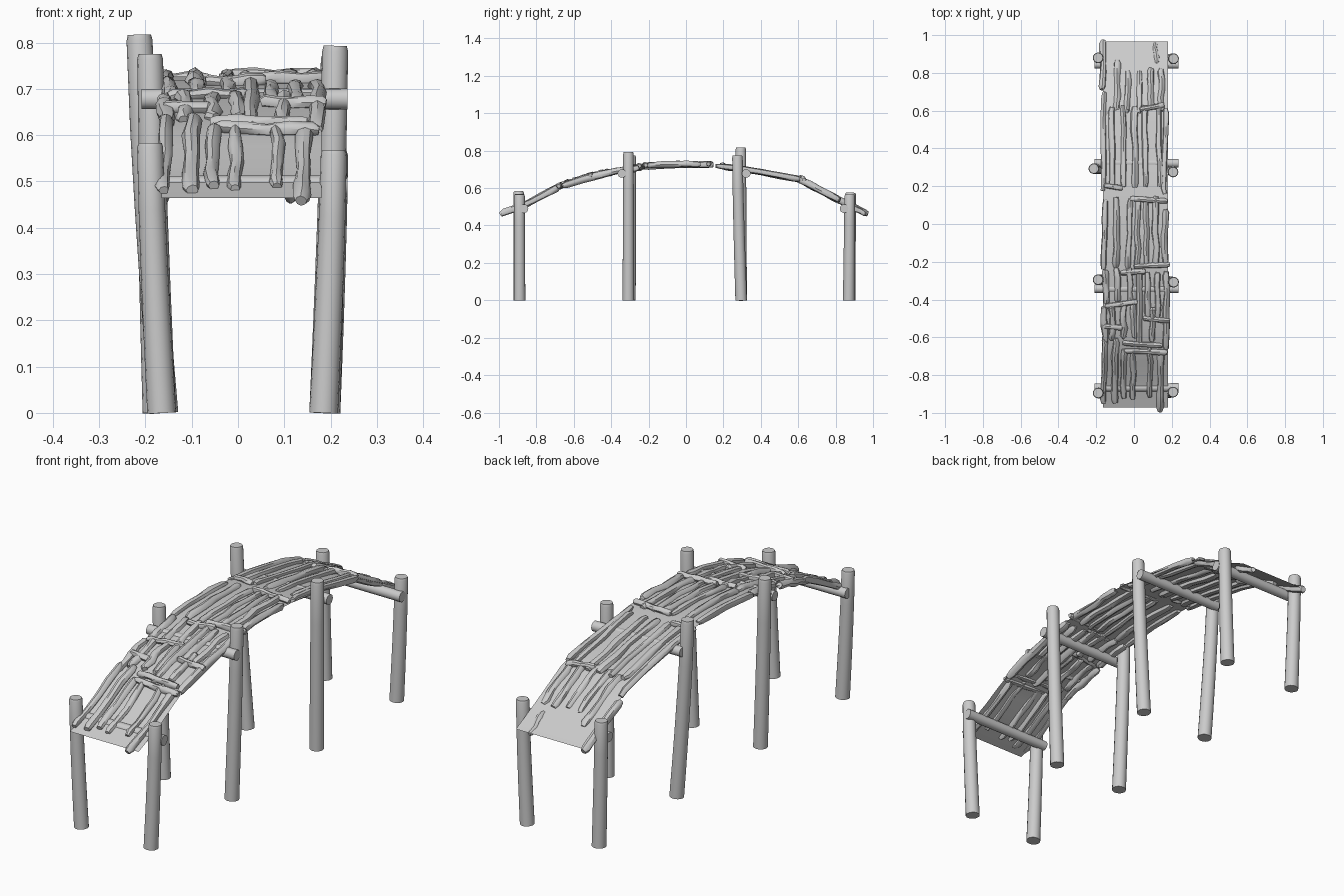
import bpy, bmesh, math, random
from mathutils import Vector

if "Cube" in bpy.data.objects:
    bpy.data.objects.remove(bpy.data.objects["Cube"])

random.seed(4)

# Side profile of the arch (y, z)
ARCH = [(-1.0, .453), (-.83, .52), (-.67, .61), (-.5, .665), (-.35, .695), (-.2, .717), (0, .727),
        (.15, .722), (.35, .694), (.62, .645), (.85, .524), (1.0, .453)]


def arch_z(y):
    for (a, za), (b, zb) in zip(ARCH, ARCH[1:]):
        if y <= b:
            return za + (zb - za) * (y - a) / (b - a)
    return ARCH[-1][1]


def add_tube(bm, pts, radii, sides=10, rough=0.0):
    """Capped tube through pts."""
    pts = [Vector(p) for p in pts]
    axis = (pts[-1] - pts[0]).normalized()
    ref = Vector((0, 0, 1)) if abs(axis.z) < .7 else Vector((0, 1, 0))
    rings = []
    for i, (p, r) in enumerate(zip(pts, radii)):
        t = (pts[min(i + 1, len(pts) - 1)] - pts[max(i - 1, 0)]).normalized()
        u = t.cross(ref).normalized()
        v = u.cross(t)
        ring = []
        for k in range(sides):
            a = 2 * math.pi * k / sides
            rr = r * (1 + random.uniform(-rough, rough))
            ring.append(bm.verts.new(p + u * rr * math.cos(a) + v * rr * math.sin(a)))
        rings.append(ring)
    for r0, r1 in zip(rings, rings[1:]):
        for k in range(sides):
            j = (k + 1) % sides
            bm.faces.new((r0[k], r0[j], r1[j], r1[k]))
    bm.faces.new(rings[0])
    bm.faces.new(rings[-1])


def finish(name, bm, angle=40):
    bmesh.ops.recalc_face_normals(bm, faces=bm.faces)
    me = bpy.data.meshes.new(name)
    bm.to_mesh(me)
    bm.free()
    me.shade_smooth()
    me.set_sharp_from_angle(angle=math.radians(angle))
    ob = bpy.data.objects.new(name, me)
    bpy.context.collection.objects.link(ob)
    return ob


# Posts: top x, top y, top z, base x, base y
POSTS = [(-.19, .88, .575, -.175, .875), (.21, .875, .565, .19, .87),
         (-.213, .293, .817, -.16, .295), (.207, .275, .775, .19, .295),
         (-.19, -.295, .775, -.165, -.30), (.21, -.308, .793, .185, -.308),
         (-.19, -.895, .583, -.165, -.89), (.207, -.89, .567, .185, -.89)]
for n, (tx, ty, tz, bx, by) in enumerate(POSTS):
    bm = bmesh.new()
    pts, radii = [], []
    for t in (0, .15, .35, .55, .75, .985, 1):
        s = 1 - (1 - t) ** 1.3
        pts.append((bx + (tx - bx) * s, by + (ty - by) * s, tz * t))
        radii.append(.031 - .003 * t)
    radii[-1] -= .003
    add_tube(bm, pts, radii, 16)
    finish(f"post_{n + 1}", bm)

# Round beams joining each pair of posts
for n, (y, z) in enumerate([(-.866, .49), (-.343, .678), (.322, .678), (.845, .49)]):
    bm = bmesh.new()
    add_tube(bm, [(-.208, y, z), (0, y, z), (.236, y, z)], [.022, .0225, .023], 16)
    finish(f"cross_beam_{n + 1}", bm)

# Thin deck sheet following the arch
bm = bmesh.new()
prev = None
for i in range(25):
    y = -.972 + 1.938 * i / 24
    row = [bm.verts.new((x, y, arch_z(y))) for x in (-.165, .18)]
    if prev:
        bm.faces.new((prev[0], prev[1], row[1], row[0]))
    prev = row
finish("deck_sheet", bm)


def stick(name, a, b, r, dz):
    """Rough branch laid along the deck between plan points a and b."""
    bm = bmesh.new()
    pts, radii = [], []
    ts = (0, .06, .28, .5, .72, .94, 1)
    for t in ts:
        y = a[1] + (b[1] - a[1]) * t
        x = a[0] + (b[0] - a[0]) * t
        wob = random.uniform(-.005, .005)
        pts.append((x + wob * (abs(b[1] - a[1]) > .1), y, arch_z(y) + dz + random.uniform(-.003, .003)))
        radii.append(r * (.7 if t in (0, 1) else random.uniform(.85, 1.1)))
    add_tube(bm, pts, radii, 8, .12)
    finish(name, bm)


# Lengthwise sticks by bay: start y, end y, height offset, x positions
BAYS = [(.98, .72, -.004, (-.165,)), (.95, .84, -.008, (.115,)),
        (.87, .61, -.006, (-.088,)), (.82, .60, -.004, (-.035, .03, .088, .145)),
        (.70, .18, 0, (-.162,)), (.62, .19, 0, (-.12, -.055, .005, .06, .135)),
        (.62, .17, 0, (.163,)),
        (.14, -.23, 0, (-.155, -.093, -.025, .02, .065, .115)), (.08, -.21, .002, (.165,)),
        (-.24, -.42, 0, (-.15, -.09, -.02)), (-.26, -.50, 0, (.07, .125)),
        (-.24, -.65, 0, (.17, .03)), (-.43, -.61, .004, (-.115, -.055, 0, .1)),
        (-.45, -.66, 0, (-.158,)),
        (-.60, -.94, .006, (-.16, -.10)), (-.66, -.92, .004, (-.055, -.005, .085)),
        (-.67, -.985, .004, (.142,))]
n = 0
for y0, y1, dz, xs in BAYS:
    for x in xs:
        n += 1
        d = random.uniform(-.012, .012)
        stick(f"deck_stick_{n}", (x - d / 3, y0 + d), (x + d / 3, y1 + d),
              random.uniform(.0145, .0185), dz)

# Crosswise sticks: x, y, x, y
CROSS = [(-.16, .205, -.06, .19), (-.02, .135, .175, .12), (.0, -.225, .19, -.215),
         (-.15, -.435, .02, -.41), (.05, -.50, .19, -.512), (-.16, -.54, -.06, -.55),
         (-.06, -.63, .15, -.645), (-.05, -.67, .175, -.68), (.03, .605, .16, .63),
         (-.07, -.26, .06, -.25)]
for n, (xa, ya, xb, yb) in enumerate(CROSS):
    stick(f"cross_stick_{n + 1}", (xa, ya), (xb, yb), .0145, .007)
